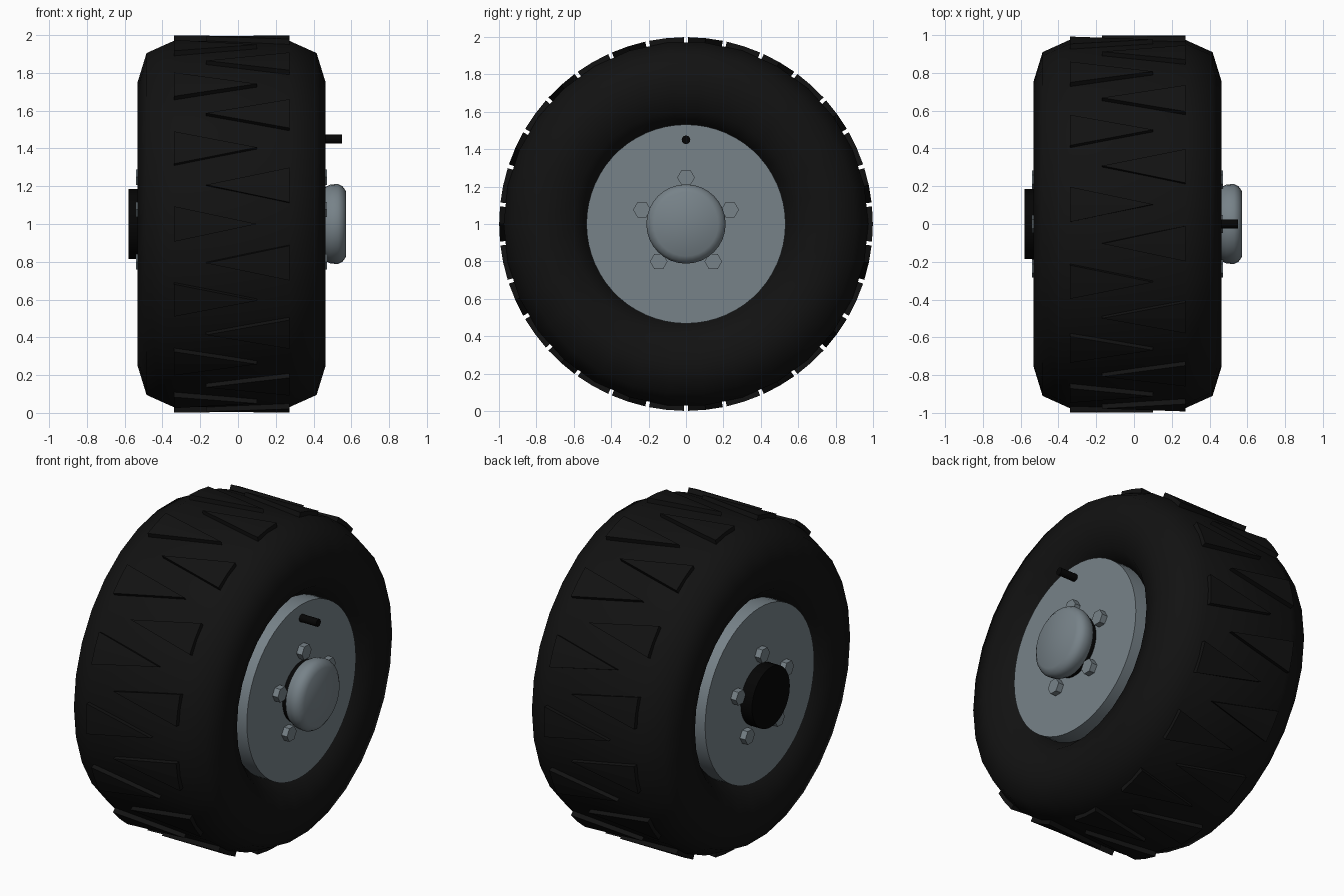
import bpy, bmesh, math

if "Cube" in bpy.data.objects:
    bpy.data.objects.remove(bpy.data.objects["Cube"])

SEG = 30        # sides around the wheel
MID = -0.034    # tyre centre plane


def material(name, rgb):
    m = bpy.data.materials.new(name)
    m.diffuse_color = (*rgb, 1)
    m.use_nodes = True
    m.node_tree.nodes["Principled BSDF"].inputs["Base Color"].default_value = m.diffuse_color
    return m


RUBBER = material("tyre black", (0.006, 0.006, 0.006))
DARK = material("axle black", (0.0015, 0.0015, 0.0015))
STEEL = material("grey steel", (0.185, 0.225, 0.25))


def point(x, r, deg, cy=0.0, cz=1.0):
    """Position at radius r around an x-aligned axis; 0 degrees faces the front."""
    a = math.radians(deg)
    return (x, cy - r * math.cos(a), cz + r * math.sin(a))


def finish(name, bm, mat, smooth=None):
    bmesh.ops.recalc_face_normals(bm, faces=bm.faces)
    mesh = bpy.data.meshes.new(name)
    bm.to_mesh(mesh)
    bm.free()
    mesh.materials.append(mat)
    obj = bpy.data.objects.new(name, mesh)
    bpy.context.collection.objects.link(obj)
    if smooth:
        bpy.ops.object.select_all(action='DESELECT')
        obj.select_set(True)
        bpy.context.view_layer.objects.active = obj
        bpy.ops.object.shade_smooth_by_angle(angle=math.radians(smooth))
    return obj


def lathe(name, profile, mat, n=SEG, centre=(0.0, 1.0), closed=False, smooth=None):
    """Spin an (x, radius) profile; open profiles get flat end caps."""
    bm = bmesh.new()
    rings = [[bm.verts.new(point(x, r, 360 * i / n, *centre)) for i in range(n)]
             for x, r in profile]
    pairs = list(zip(rings, rings[1:]))
    if closed:
        pairs.append((rings[-1], rings[0]))
    else:
        bm.faces.new(rings[0])
        bm.faces.new(rings[-1])
    for a, b in pairs:
        for i in range(n):
            j = (i + 1) % n
            bm.faces.new((a[i], a[j], b[j], b[i]))
    return finish(name, bm, mat, smooth)


# Tyre carcass: mirrored half profile
half = [(0.306, 0.975), (0.45, 0.91), (0.497, 0.757), (0.45, 0.605), (0.35, 0.52)]
profile = [(MID + x, r) for x, r in half] + [(MID - x, r) for x, r in reversed(half)]
lathe("tyre", profile, RUBBER, closed=True, smooth=60)

# Tread: interlocking wedge lugs from alternating sides
bm = bmesh.new()
for k in range(SEG):
    side = -1 if k % 2 == 0 else 1
    a = 360 / SEG * k
    outline = [(0.306, -5.4), (0.306, 0), (0.306, 5.4), (-0.135, 0)]
    top, low = [[bm.verts.new(point(MID + side * x, r, a + da)) for x, da in outline]
                for r in (0.999, 0.95)]
    bm.faces.new((top[0], top[1], top[3]))
    bm.faces.new((top[1], top[2], top[3]))
    for i in range(4):
        j = (i + 1) % 4
        bm.faces.new((top[i], top[j], low[j], low[i]))
finish("tread_lugs", bm, RUBBER)

# Rim, axle and hub cap
lathe("rim", [(-0.503, 0.532), (0.433, 0.532)], STEEL, n=60, smooth=30)
lathe("axle", [(-0.58, 0.185), (0.465, 0.185)], DARK, smooth=30)
lathe("hub_cap", [(0.462, 0.195), (0.49, 0.209), (0.53, 0.212), (0.553, 0.2), (0.573, 0.172)],
      STEEL, n=32, smooth=40)

# Five hexagonal wheel nuts on each face
for side, x0, x1 in (("right", 0.425, 0.47), ("left", -0.495, -0.54)):
    for k in range(5):
        _, y, z = point(0, 0.248, 90 + 72 * k)
        lathe(f"wheel_nut_{side}_{k + 1}", [(x0, 0.047), (x1, 0.047)], STEEL, n=6,
              centre=(y, z))

# Air valve
lathe("valve", [(0.42, 0.023), (0.55, 0.023)], DARK, n=12, centre=(0.0, 1.45), smooth=40)
